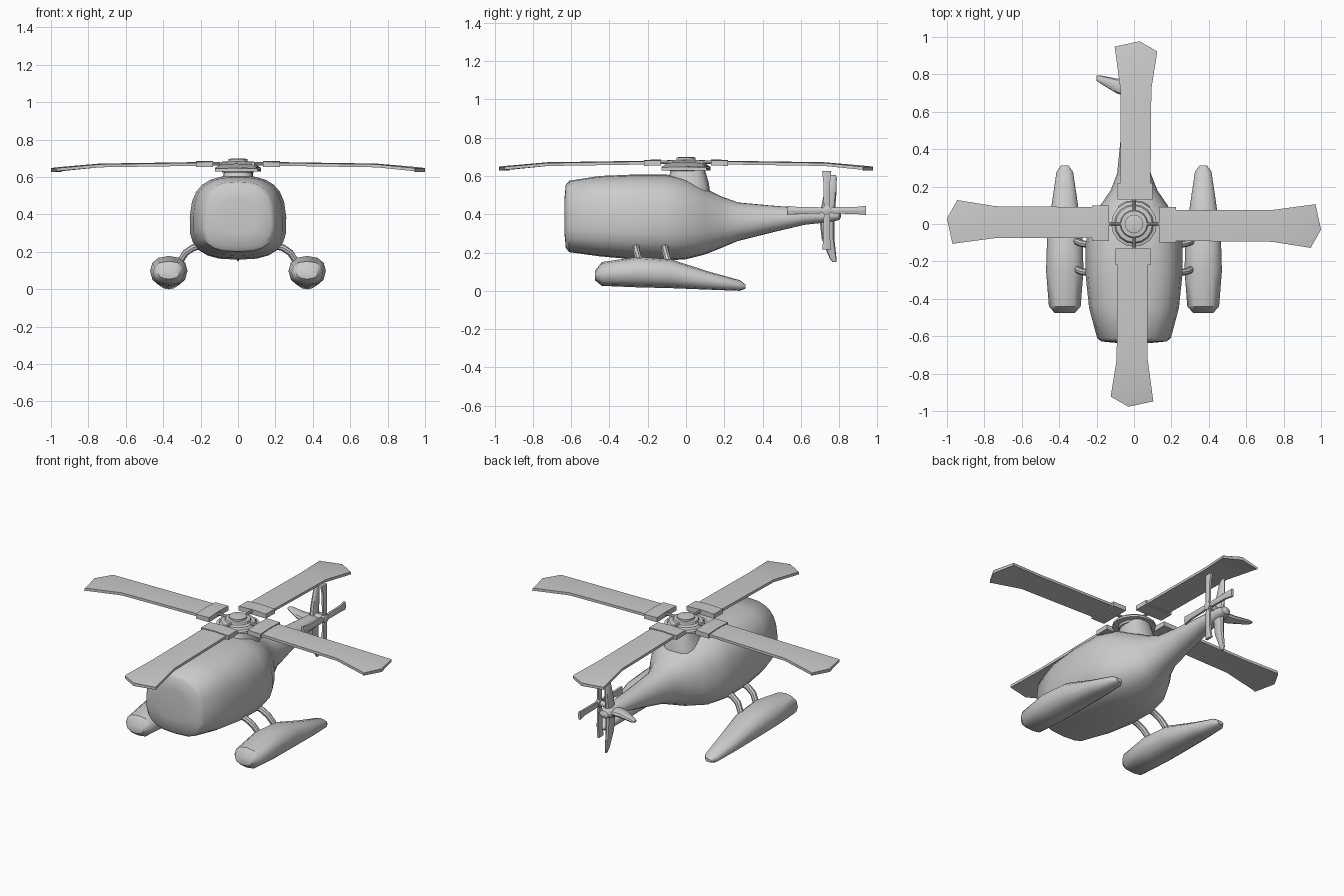
import bpy, bmesh
from math import sin, cos, pi, copysign
from mathutils import Vector, Matrix

if "Cube" in bpy.data.objects:
    bpy.data.objects.remove(bpy.data.objects["Cube"])


def loft(name, rings, angle=35, matrix=None):
    """Skin a list of equal-length rings and cap both ends."""
    bm = bmesh.new()
    vs = [[bm.verts.new(p) for p in r] for r in rings]
    n = len(rings[0])
    for a, b in zip(vs, vs[1:]):
        for i in range(n):
            bm.faces.new((a[i], a[(i + 1) % n], b[(i + 1) % n], b[i]))
    bm.faces.new(vs[0])
    bm.faces.new(vs[-1])
    if matrix:
        bm.transform(matrix)
    bmesh.ops.recalc_face_normals(bm, faces=bm.faces)
    me = bpy.data.meshes.new(name)
    bm.to_mesh(me)
    bm.free()
    ob = bpy.data.objects.new(name, me)
    bpy.context.collection.objects.link(ob)
    bpy.ops.object.select_all(action='DESELECT')
    ob.select_set(True)
    bpy.context.view_layer.objects.active = ob
    bpy.ops.object.shade_smooth_by_angle(angle=angle * pi / 180)
    return ob


def oval(rx, rz, n=16, p=2.0):
    """Super-ellipse outline in 2D."""
    f = lambda v, r: r * copysign(abs(v) ** (2 / p), v) if abs(v) > 1e-6 else 0
    return [(f(cos(2 * pi * i / n), rx), f(sin(2 * pi * i / n), rz)) for i in range(n)]


def along_y(stations, n=16, cx=0, egg=0.0):
    """Rings from (y, half width, bottom z, top z, squareness)."""
    rings = []
    for y, rx, z0, z1, p in stations:
        h = (z1 - z0) / 2
        rings.append([(cx + x * (1 - egg * z / h), y, (z0 + z1) / 2 + z)
                      for x, z in oval(rx, h, n, p)])
    return rings


def turned(name, profile, n=16, matrix=None):
    return loft(name, [[(r * cos(2 * pi * i / n), r * sin(2 * pi * i / n), z) for i in range(n)]
                       for r, z in profile], matrix=matrix)


def tube(name, pts, r, n=8):
    pts = [Vector(p) for p in pts]
    rings = []
    for i, p in enumerate(pts):
        d = pts[min(i + 1, len(pts) - 1)] - pts[max(i - 1, 0)]
        q = d.to_track_quat('Z', 'Y')
        rings.append([p + q @ Vector((x, y, 0)) for x, y in oval(r, r, n)])
    return loft(name, rings)


# Fuselage running into the tail boom
loft("fuselage", along_y([
    (-0.635, 0.10, 0.30, 0.48, 2.6), (-0.628, 0.175, 0.225, 0.555, 2.8),
    (-0.61, 0.197, 0.202, 0.575, 2.8), (-0.45, 0.24, 0.18, 0.60, 2.8),
    (-0.28, 0.258, 0.165, 0.607, 2.8), (-0.10, 0.258, 0.158, 0.607, 2.7),
    (0.0, 0.235, 0.165, 0.585, 2.6), (0.10, 0.18, 0.19, 0.535, 2.4),
    (0.18, 0.125, 0.222, 0.495, 2.2), (0.27, 0.09, 0.26, 0.462, 2.1),
    (0.45, 0.072, 0.305, 0.445, 2), (0.62, 0.055, 0.345, 0.432, 2),
    (0.76, 0.042, 0.36, 0.425, 2), (0.80, 0.03, 0.37, 0.415, 2),
    (0.81, 0.012, 0.385, 0.40, 2)], n=24, egg=0.06), angle=40)

# Mast housing above the cabin
loft("mast_housing", [[(x, cy + y, z) for x, y in oval(rx, ry, 16, 2.6)]
                      for z, rx, ry, cy in ((0.48, 0.12, 0.13, 0.0), (0.56, 0.095, 0.115, 0.005),
                                            (0.61, 0.078, 0.095, 0.01), (0.645, 0.072, 0.085, 0.01))])

# Rotor hub
turned("rotor_hub", [(0.085, 0.625), (0.09, 0.636), (0.122, 0.638), (0.122, 0.65),
                     (0.105, 0.655), (0.098, 0.668), (0.075, 0.672), (0.07, 0.682),
                     (0.05, 0.684), (0.05, 0.696), (0.03, 0.70)])

# Four main blades, each with a root cuff and a rod to the hub
def slab(name, stations, t, matrix):
    """stations: three (x, y) points across, plus top z."""
    rings = []
    for tri, z in stations:
        a, m, b = tri
        rings.append([(*a, z), (*m, z + 0.004), (*b, z), (*b, z - t), (*m, z - t), (*a, z - t)])
    return loft(name, rings, angle=20, matrix=matrix)

def row(x, lo, hi):
    return ((x, lo), (x, (lo + hi) / 2), (x, hi))

for k in range(4):
    m = Matrix.Rotation(k * pi / 2, 4, 'Z') @ Matrix.Scale(0.977 if k % 2 else 1, 4)
    m = Matrix.Translation((0, 0, 0.0 if k % 2 == 0 else 0.015)) @ m
    slab("main_blade", [(row(0.15, -0.09, 0.075), 0.677), (row(0.74, -0.095, 0.075), 0.668),
                        (((0.94, -0.127), (0.97, -0.02), (0.965, 0.105)), 0.648),
                        (((0.945, -0.127), (1.0, -0.03), (0.97, 0.108)), 0.644)], 0.016, m)
    slab("blade_cuff", [(row(0.135, -0.1, 0.09), 0.682), (row(0.225, -0.1, 0.09), 0.681)], 0.028, m)
    rod = tube("blade_rod", [(0.03, 0, 0.672), (0.16, 0, 0.672)], 0.009)
    rod.data.transform(m)

# Floats and their struts
for s in (-1, 1):
    loft("float", along_y([
        (-0.475, 0.055, 0.055, 0.105, 2), (-0.44, 0.085, 0.026, 0.15, 2.3),
        (-0.25, 0.10, 0.018, 0.178, 2.3), (-0.08, 0.095, 0.014, 0.165, 2.3),
        (0.12, 0.068, 0.006, 0.10, 2.3), (0.28, 0.044, 0.0, 0.056, 2.2),
        (0.312, 0.02, 0.012, 0.032, 2)], n=12, cx=0.37 * s), angle=40)
    for y in (-0.26, -0.11):
        tube("float_strut", [(0.19 * s, y, 0.235), (0.24 * s, y, 0.222), (0.28 * s, y + 0.005, 0.195),
                             (0.302 * s, y + 0.015, 0.16), (0.33 * s, y + 0.02, 0.11)], 0.018)

# Tail fins: up, down and to the left
def fin(name, stations, axis):
    """stations: (distance along axis, centre y, half chord, half thickness)."""
    rings = [[(t, cy + c, d) if axis == 'Z' else (d, cy + c, 0.395 + t) for c, t in oval(hc, ht, 10)]
             for d, cy, hc, ht in stations]
    return loft(name, rings)

fin("upper_fin", [(0.38, 0.735, 0.04, 0.022), (0.50, 0.752, 0.033, 0.017), (0.59, 0.766, 0.022, 0.01),
                  (0.605, 0.77, 0.012, 0.005)], 'Z')
fin("lower_fin", [(0.40, 0.735, 0.04, 0.022), (0.27, 0.742, 0.033, 0.017), (0.17, 0.768, 0.018, 0.01),
                  (0.15, 0.775, 0.01, 0.005)], 'Z')
fin("side_fin", [(0.0, 0.725, 0.05, 0.022), (-0.09, 0.737, 0.04, 0.018), (-0.18, 0.773, 0.022, 0.012),
                 (-0.20, 0.78, 0.014, 0.006)], 'X')

# Tail rotor on the right of the boom
centre = Vector((0.075, 0.735, 0.42))
turned("tail_rotor_hub", [(0.016, -0.07), (0.016, -0.014), (0.025, -0.012), (0.025, 0.012), (0.01, 0.018)], 12,
       Matrix.Translation(centre) @ Matrix.Rotation(pi / 2, 4, 'Y'))
for k in range(4):
    m = Matrix.Translation(centre) @ Matrix.Rotation(k * pi / 2, 4, 'X') \
        @ Matrix.Rotation(pi / 2, 4, 'Z') @ Matrix.Rotation(pi / 2, 4, 'X') 
    slab("tail_blade", [(row(0.01, -0.012, 0.012), 0.006), (row(0.05, -0.017, 0.017), 0.006),
                        (row(0.15, -0.018, 0.018), 0.005), (row(0.205, -0.024, 0.024), 0.0)], 0.012, m)
